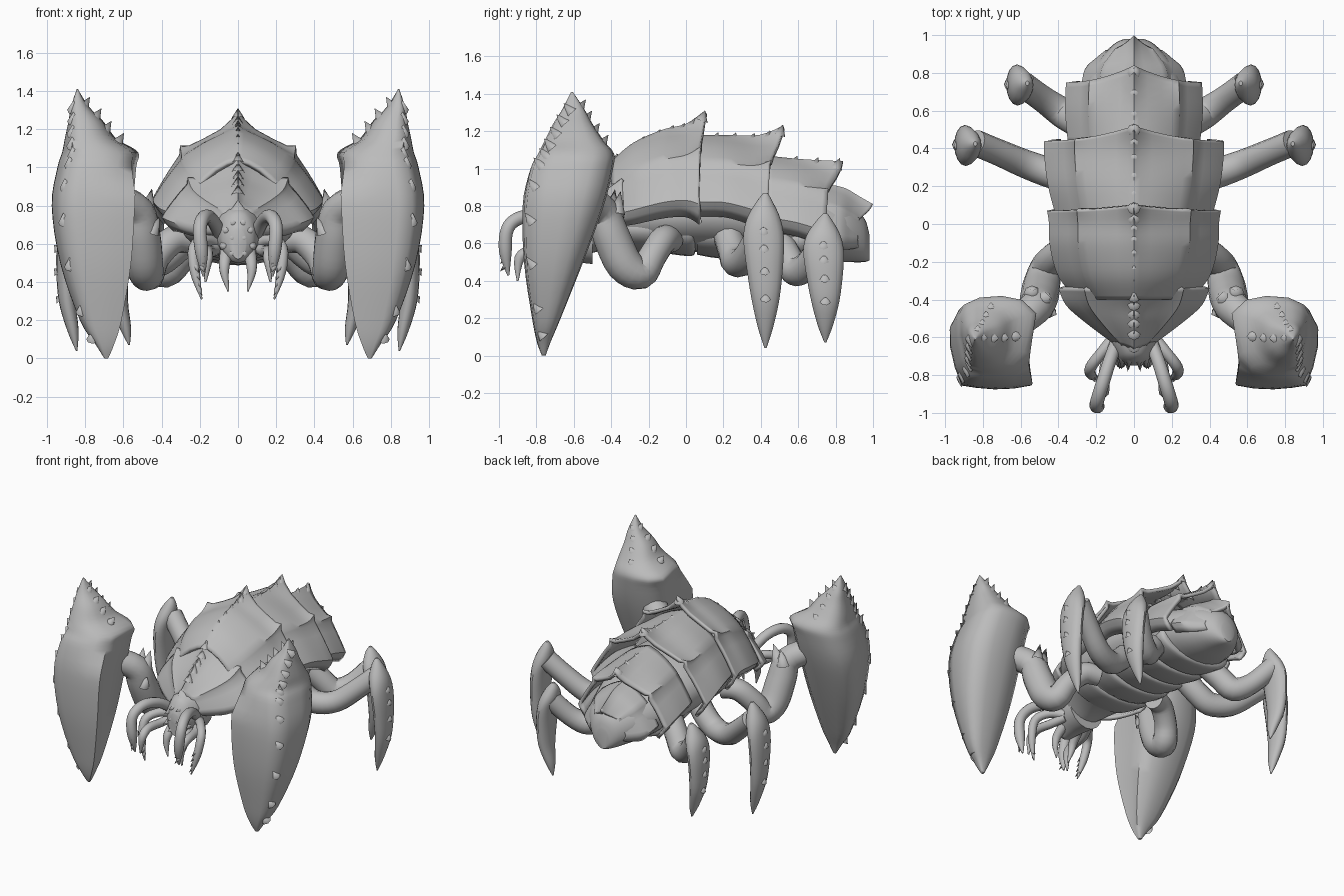
import bpy, bmesh, math
from mathutils import Vector

if "Cube" in bpy.data.objects:
    bpy.data.objects.remove(bpy.data.objects["Cube"])

grey = bpy.data.materials.new("shell grey")
grey.use_nodes = True
grey.diffuse_color = (.5, .5, .5, 1)
grey.node_tree.nodes["Principled BSDF"].inputs["Base Color"].default_value = (.5, .5, .5, 1)


def finish(name, bm, mirror=False, solid=0, angle=40):
    """Turn a bmesh into a shaded, optionally mirrored object."""
    bmesh.ops.recalc_face_normals(bm, faces=bm.faces)
    mesh = bpy.data.meshes.new(name)
    bm.to_mesh(mesh)
    bm.free()
    mesh.materials.append(grey)
    ob = bpy.data.objects.new(name, mesh)
    bpy.context.collection.objects.link(ob)
    bpy.ops.object.select_all(action="DESELECT")
    ob.select_set(True)
    bpy.context.view_layer.objects.active = ob
    bpy.ops.object.shade_smooth_by_angle(angle=math.radians(angle))
    if solid:
        mod = ob.modifiers.new("thickness", "SOLIDIFY")
        mod.thickness, mod.offset = solid, -1
    if mirror:
        ob.modifiers.new("mirror", "MIRROR").use_clip = False


def smooth(rows, steps=4):
    """Catmull-Rom interpolation of rows of numbers."""
    out = []
    for i in range(len(rows) - 1):
        p, a, b, q = rows[max(i - 1, 0)], rows[i], rows[i + 1], rows[min(i + 2, len(rows) - 1)]
        for s in range(steps):
            t = s / steps
            out.append([.5 * (2 * w + (x - v) * t + (2 * v - 5 * w + 4 * x - y) * t * t
                              + (3 * w - v - 3 * x + y) * t ** 3)
                        for v, w, x, y in zip(p, a, b, q)])
    return out + [list(rows[-1])]


def circle(n):
    return [(math.cos(math.tau * k / n), math.sin(math.tau * k / n)) for k in range(n)]


def loft(rings, closed=True):
    """Skin a list of equal rings."""
    bm = bmesh.new()
    grid = [[bm.verts.new(co) for co in ring] for ring in rings]
    n = len(grid[0])
    for r, s in zip(grid, grid[1:]):
        for j in range(n if closed else n - 1):
            k = (j + 1) % n
            bm.faces.new((r[j], r[k], s[k], s[j]))
    if closed:
        bm.faces.new(grid[0])
        bm.faces.new(grid[-1])
    return bm


def barrel(name, rows, sides=24):
    """Rounded mass along y from rows of y, half width, centre z, half height."""
    finish(name, loft([[(w * c, y, z + h * s) for c, s in circle(sides)] for y, w, z, h in smooth(rows)]))


def tube(name, path, sides=12):
    """Mirrored tapered limb through points of (x, y, z, radius)."""
    rows = smooth(path)
    pts = [Vector(r[:3]) for r in rows]
    rings, side = [], Vector((0, 0, 1)).cross(pts[1] - pts[0])
    for i, p in enumerate(pts):
        d = (pts[min(i + 1, len(pts) - 1)] - pts[max(i - 1, 0)]).normalized()
        side = (side - d * side.dot(d)).normalized()
        up = d.cross(side)
        rings.append([p + rows[i][3] * (c * side + s * up) for c, s in circle(sides)])
    finish(name, loft(rings), True)


def spikes(name, items, mirror=False):
    """Small thorns from (base, tip, radius)."""
    bm = bmesh.new()
    for base, tip, r in items:
        base, tip = Vector(base), Vector(tip)
        d = (tip - base).normalized()
        side = d.orthogonal().normalized()
        up = d.cross(side)
        ring = [bm.verts.new(base + r * (c * side + s * up)) for c, s in circle(8)]
        top = bm.verts.new(tip)
        for k in range(8):
            bm.faces.new((ring[k], ring[(k + 1) % 8], top))
    finish(name, bm, mirror, angle=60)


# Overlapping back plates: rows of y, half width, ridge z, rim z, spikiness, ridge overhang
HALF = [(0, 1), (.07, .89), (.2, .78), (.4, .68), (.56, .61), (.66, .61), (.67, .51), (.78, .36), (.88, .21),
        (.96, .08), (1, 0), (.95, -.1), (.85, -.22)]
PLATES = {
    "collar_plate": [(-.64, .1, .82, .68, .8, -.03), (-.52, .26, .92, .69, .8, -.03),
                     (-.43, .36, .99, .72, .9, -.02), (-.34, .4, 1.08, .74, 1, -.03)],
    "shoulder_plate": [(-.4, .3, 1.04, .75, .1, 0), (-.28, .4, 1.14, .78, .2, 0), (-.12, .445, 1.21, .82, .4, 0),
                       (0, .45, 1.24, .83, .6, 0), (.07, .46, 1.31, .81, 1, .03)],
    "middle_plate": [(.03, .41, 1.18, .82, .2, 0), (.2, .455, 1.18, .82, .3, 0),
                     (.36, .475, 1.18, .78, .6, .03), (.44, .475, 1.23, .75, 1, .08)],
    "rear_plate": [(.43, .35, 1.07, .74, .2, 0), (.6, .365, 1.05, .71, .4, .03), (.75, .36, 1.04, .66, 1, .09)],
    "tail_plate": [(.72, .28, .92, .66, .3, 0), (.82, .26, .9, .63, .5, .02), (.88, .2, .85, .62, .7, .05),
                   (.92, .15, .81, .62, 1, .08)],
}
for name, rows in PLATES.items():
    rings = []
    for y, w, top, rim, k, hang in smooth(rows):
        half = []
        for u, v in HALF:
            dome = 1 - u * u if v > 0 else v
            h = k * v + (1 - k) * dome
            half.append((u * w, y + hang * (1 - u) ** 2, rim + h * (top - rim)))
        rings.append([(-x, a, z) for x, a, z in half[:0:-1]] + half)
    finish(name, loft(rings, False), solid=.025, angle=45)

# Soft body below the plates, and belly bands
barrel("body", [(-.6, .1, .66, .14), (-.4, .23, .73, .16), (-.15, .33, .75, .19), (.2, .36, .76, .21),
                (.45, .33, .73, .21), (.7, .27, .68, .18), (.85, .2, .66, .16), (.95, .11, .62, .12),
                (.98, .05, .58, .07)])
for i in range(5):
    y, z = -.24 + i * .2, .68 - .015 * i
    barrel("belly_band", [(y - .1, .25, z, .11), (y - .02, .28, z, .125), (y + .07, .29, z, .132),
                          (y + .09, .25, z, .11)])

# Head with knobbly face
barrel("head", [(-.5, .14, .64, .15), (-.6, .13, .65, .15), (-.68, .1, .64, .14),
                (-.72, .08, .62, .12), (-.75, .04, .6, .08)], 16)
spikes("face_knobs", [((x, -.69 - dy, z), (x * 1.1, -.77 - dy, z), .028) for x, z, dy in
                      ((.025, .71, 0), (.06, .67, 0), (.03, .63, .01), (.07, .59, 0), (.03, .55, .01))], True)
spikes("brow_spike", [((0, -.62, .72), (0, -.68, .83), .08)])

# Mouth limbs
tube("long_feeler", [(.09, -.62, .64, .035), (.13, -.73, .72, .035), (.165, -.84, .745, .036), (.19, -.92, .72, .036),
                     (.2, -.96, .66, .036), (.19, -.965, .55, .034), (.18, -.95, .43, .006)])
tube("short_feeler", [(.1, -.6, .6, .035), (.17, -.68, .62, .03), (.23, -.76, .58, .03),
                      (.225, -.8, .45, .026), (.19, -.82, .31, .004)])
tube("inner_feeler", [(.1, -.6, .58, .03), (.14, -.7, .56, .03), (.16, -.82, .56, .03),
                      (.16, -.89, .52, .028), (.17, -.9, .4, .005)])
tube("fang", [(.06, -.66, .56, .035), (.07, -.72, .5, .03), (.07, -.74, .44, .022), (.05, -.75, .35, .004)])
spikes("feeler_thorns", [((x, y, z), (x - .015, y - .03, z - .03), .014) for i in range(4)
                         for x, y, z in ((.19, -.965, .6 - .04 * i), (.22 - .006 * i, -.81, .48 - .04 * i))], True)

# Big front arms
tube("front_arm", [(.24, -.08, .62, .07), (.34, -.12, .62, .075), (.43, -.18, .53, .075), (.47, -.24, .44, .085),
                   (.49, -.33, .49, .1), (.505, -.4, .64, .1), (.53, -.45, .77, .09), (.66, -.55, .84, .085)], 16)
spikes("arm_thorns", [((.48, -.4, .76), (.45, -.38, .89), .05), ((.54, -.37, .76), (.53, -.35, .88), .045),
                      ((.45, -.46, .66), (.41, -.48, .74), .04)], True)

# Front blades: cross-section of (across, depth, and how far the shoulder rounds it off inward)
CROSS = [(0, .03, .24), (.22, -.01, .1), (.45, -.02, .03), (.68, 0, 0), (.85, .03, 0), (.93, .25, 0), (.985, .5, 0),
         (.99, .72, 0), (.9, .9, 0), (.72, .98, 0), (.45, 1, 0), (.2, .95, 0), (.02, .78, 0), (.06, .42, .03)]
# Rows of z, min x, max x, min y, max y
blade = smooth([(0, .68, .7, -.77, -.75), (.07, .65, .745, -.795, -.725), (.2, .61, .83, -.82, -.67),
                (.5, .56, .935, -.86, -.55), (.8, .54, .98, -.865, -.44), (1, .525, .95, -.83, -.39),
                (1.08, .515, .925, -.79, -.385), (1.15, .63, .91, -.755, -.44), (1.24, .7, .89, -.71, -.5),
                (1.32, .78, .875, -.66, -.545), (1.41, .838, .845, -.615, -.605)])
rings = []
for z, a, b, c, d in blade:
    cut = min(max((z - .85) / .25, 0), 1)
    rings.append([(a + (u + cut * r * .5) * (b - a), c + (v + cut * r) * (d - c), z) for u, v, r in CROSS])
finish("front_blade", loft(rings), True, angle=60)
teeth = []
for z, a, b, c, d in blade[6:-4:3]:
    if z > 1.1:
        teeth.append((((a + b) / 2, d - .04, z - .02), ((a + b) / 2, d + .01, z + .05), .04))
        teeth.append(((a + .04, (c + d) / 2, z - .02), (a - .005, (c + d) / 2, z + .05), .04))
    teeth.append(((a + .84 * (b - a), c + .05, z - .02), (a + .86 * (b - a), c + .005, z + .03), .035))
spikes("blade_teeth", teeth, True)

# Walking legs with pointed shins
tube("middle_leg", [(.24, .22, .66, .08), (.34, .25, .56, .08), (.44, .27, .5, .08), (.58, .32, .52, .075),
                    (.72, .38, .63, .07), (.84, .43, .74, .07)])
tube("rear_leg", [(.2, .48, .64, .08), (.3, .54, .53, .08), (.38, .59, .45, .08), (.48, .66, .5, .07),
                  (.59, .74, .63, .07)])
# Shin rows: height fraction, x offset, y offset, half depth in x, half width in y
SHIN = [(0, -.02, 0, .004, .005), (.13, 0, 0, .03, .04), (.32, .03, 0, .045, .075), (.55, .035, -.005, .052, .1),
        (.72, .025, -.01, .056, .108), (.84, .005, -.01, .06, .088), (.94, -.015, -.005, .04, .045),
        (1, -.025, 0, .01, .012)]
for name, x, y, low, high in (("middle_shin", .865, .425, .04, .87), ("rear_shin", .59, .745, .07, .76)):
    rings, thorns = [], []
    for t, dx, dy, hx, hy in smooth(SHIN):
        z = low + t * (high - low)
        rings.append([(x + dx + hx * c, y + dy + hy * s, z) for c, s in circle(16)])
        if .2 < t < .8 and len(rings) % 3 == 0:
            thorns.append(((x + dx + hx * .8, y + dy, z), (x + dx + hx + .012, y + dy, z + .02), .03))
    finish(name, loft(rings), True)
    spikes(name + "_thorns", thorns, True)

# Low knobs along the back ridge
ridge = []
for name, rows in PLATES.items():
    if name != "tail_plate":
        for y, w, top, rim, k, hang in smooth(rows)[3:-1:2]:
            ridge.append(((0, y + hang, top - .04), (0, y + hang + .02, top + .015), .035))
spikes("ridge_knobs", ridge)
